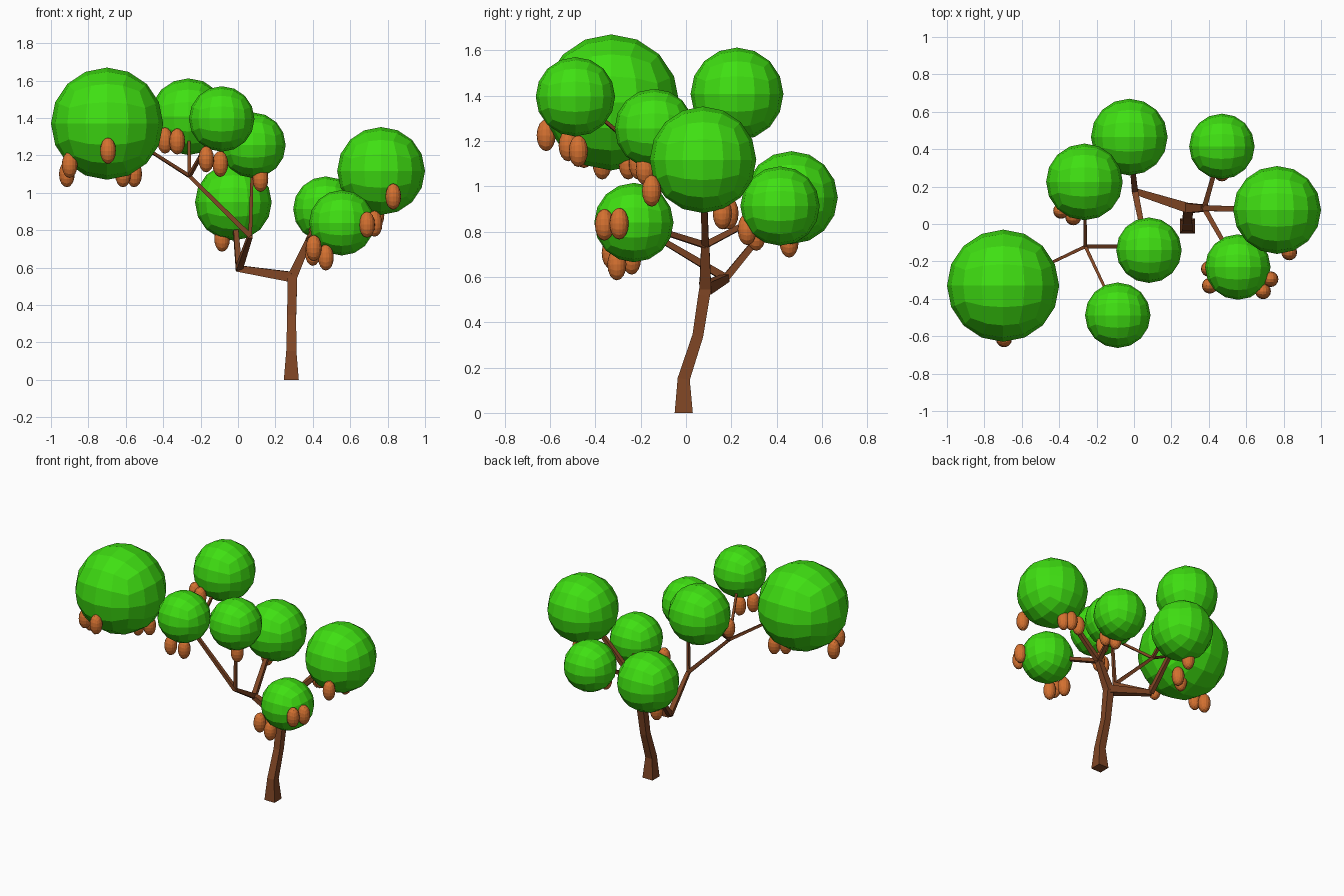
import bpy, bmesh, math
from mathutils import Vector

if "Cube" in bpy.data.objects:
    bpy.data.objects.remove(bpy.data.objects["Cube"])


def material(name, rgb):
    m = bpy.data.materials.new(name)
    m.diffuse_color = (*rgb, 1)
    m.use_nodes = True
    m.node_tree.nodes["Principled BSDF"].inputs["Base Color"].default_value = m.diffuse_color
    return m


BARK = material("bark brown", (0.216, 0.061, 0.018))
LEAF = material("leaf green", (0.05, 0.74, 0.006))
FRUIT = material("fruit orange", (0.66, 0.165, 0.03))


def add_object(name, bm, mat):
    bmesh.ops.recalc_face_normals(bm, faces=bm.faces)
    me = bpy.data.meshes.new(name)
    bm.to_mesh(me)
    bm.free()
    me.materials.append(mat)
    ob = bpy.data.objects.new(name, me)
    bpy.context.collection.objects.link(ob)
    return ob


def ball(name, centre, radii, mat):
    """Flat-faced ball made from a subdivided cube."""
    bm = bmesh.new()
    bmesh.ops.create_cube(bm, size=2)
    bmesh.ops.subdivide_edges(bm, edges=bm.edges[:], cuts=3, use_grid_fill=True)
    for v in bm.verts:
        # even angular spacing, then push out to the sphere
        p = Vector([math.tan(c * math.pi / 4) for c in v.co]).normalized()
        v.co = Vector([p[i] * radii[i] for i in range(3)])
    ob = add_object(name, bm, mat)
    ob.location = centre
    return ob


def limb(name, points):
    """Square-section limb through (position, half width) points."""
    bm = bmesh.new()
    pos = [Vector(p) for p, _ in points]
    rings = []
    for i, (p, h) in enumerate(points):
        d = (pos[min(i + 1, len(pos) - 1)] - pos[max(i - 1, 0)]).normalized()
        if abs(d.z) > 0.85:                      # upright: stay aligned to the axes
            side = Vector((1, 0, 0))
            side = (side - d * side.dot(d)).normalized()
        else:
            side = d.cross(Vector((0, 0, 1))).normalized()
        if i == 0 and pos[0].z == 0:             # level foot on the ground
            d = Vector((0, 0, 1))
        up = side.cross(d)
        rings.append([bm.verts.new(pos[i] + side * a * h + up * b * h)
                      for a, b in ((-1, -1), (1, -1), (1, 1), (-1, 1))])
    for r0, r1 in zip(rings, rings[1:]):
        for k in range(4):
            bm.faces.new((r0[k], r0[(k + 1) % 4], r1[(k + 1) % 4], r1[k]))
    bm.faces.new(rings[0])
    bm.faces.new(rings[-1])
    return add_object(name, bm, BARK)


# Leaf clumps: centre, radius, fruit positions hanging beneath
CLUMPS = {
    "large_left": ((-0.70, -0.33, 1.37), 0.30,
                   [(-0.915, -0.37, 1.10), (-0.90, -0.45, 1.15), (-0.695, -0.617, 1.225),
                    (-0.615, -0.255, 1.10), (-0.555, -0.21, 1.10)]),
    "back_low": ((-0.025, 0.465, 0.95), 0.205, [(-0.085, 0.455, 0.755)]),
    "back_high": ((-0.265, 0.225, 1.407), 0.205,
                  [(-0.39, 0.07, 1.28), (-0.325, 0.035, 1.275)]),
    "back_right": ((0.47, 0.415, 0.913), 0.175,
                   [(0.47, 0.27, 0.81), (0.42, 0.31, 0.785)]),
    "right": ((0.765, 0.075, 1.117), 0.235,
              [(0.83, -0.152, 0.98), (0.74, 0.16, 0.88), (0.70, 0.19, 0.88), (0.62, 0.17, 0.88)]),
    "front_right": ((0.555, -0.23, 0.84), 0.175,
                    [(0.69, -0.36, 0.83), (0.73, -0.295, 0.835), (0.405, -0.33, 0.705),
                     (0.47, -0.305, 0.655), (0.40, -0.24, 0.68)]),
    "middle": ((0.08, -0.14, 1.255), 0.175, [(0.12, -0.18, 1.075)]),
    "front_high": ((-0.087, -0.488, 1.395), 0.175,
                   [(-0.17, -0.52, 1.18), (-0.095, -0.475, 1.155)]),
}
for name, (centre, r, fruits) in CLUMPS.items():
    ball("leaves_" + name, centre, (r, r, r), LEAF)
    for i, f in enumerate(fruits):
        ball(f"fruit_{name}_{i + 1}", f, (0.042, 0.042, 0.07), FRUIT)

# Trunk with flared foot
FORK = (0.29, 0.085, 0.55)
limb("trunk", [((0.285, -0.01, 0), 0.04), ((0.285, -0.01, 0.15), 0.027),
               ((0.287, 0.052, 0.34), 0.024), ((0.29, 0.08, 0.52), 0.026), (FORK, 0.026)])

# Main forks
LEFT, RIGHT = (0.005, 0.175, 0.595), (0.375, 0.085, 0.74)
INNER, OUTER = (0.065, -0.12, 0.77), (-0.26, -0.12, 1.09)
limb("branch_left", [(FORK, 0.027), (LEFT, 0.017)])
limb("branch_right", [(FORK, 0.026), (RIGHT, 0.018)])
limb("branch_inner", [(LEFT, 0.017), (INNER, 0.012)])
limb("branch_outer", [(INNER, 0.013), (OUTER, 0.010)])

# Twigs running from the forks into the leaf clumps
TWIGS = [(LEFT, "back_low", 0.016), (INNER, "middle", 0.010),
         (OUTER, "large_left", 0.009), (OUTER, "back_high", 0.010),
         (OUTER, "front_high", 0.009), (RIGHT, "right", 0.016),
         (RIGHT, "back_right", 0.014), (RIGHT, "front_right", 0.014)]
for start, clump, h in TWIGS:
    limb("twig_" + clump, [(start, h), (CLUMPS[clump][0], h * 0.7)])
